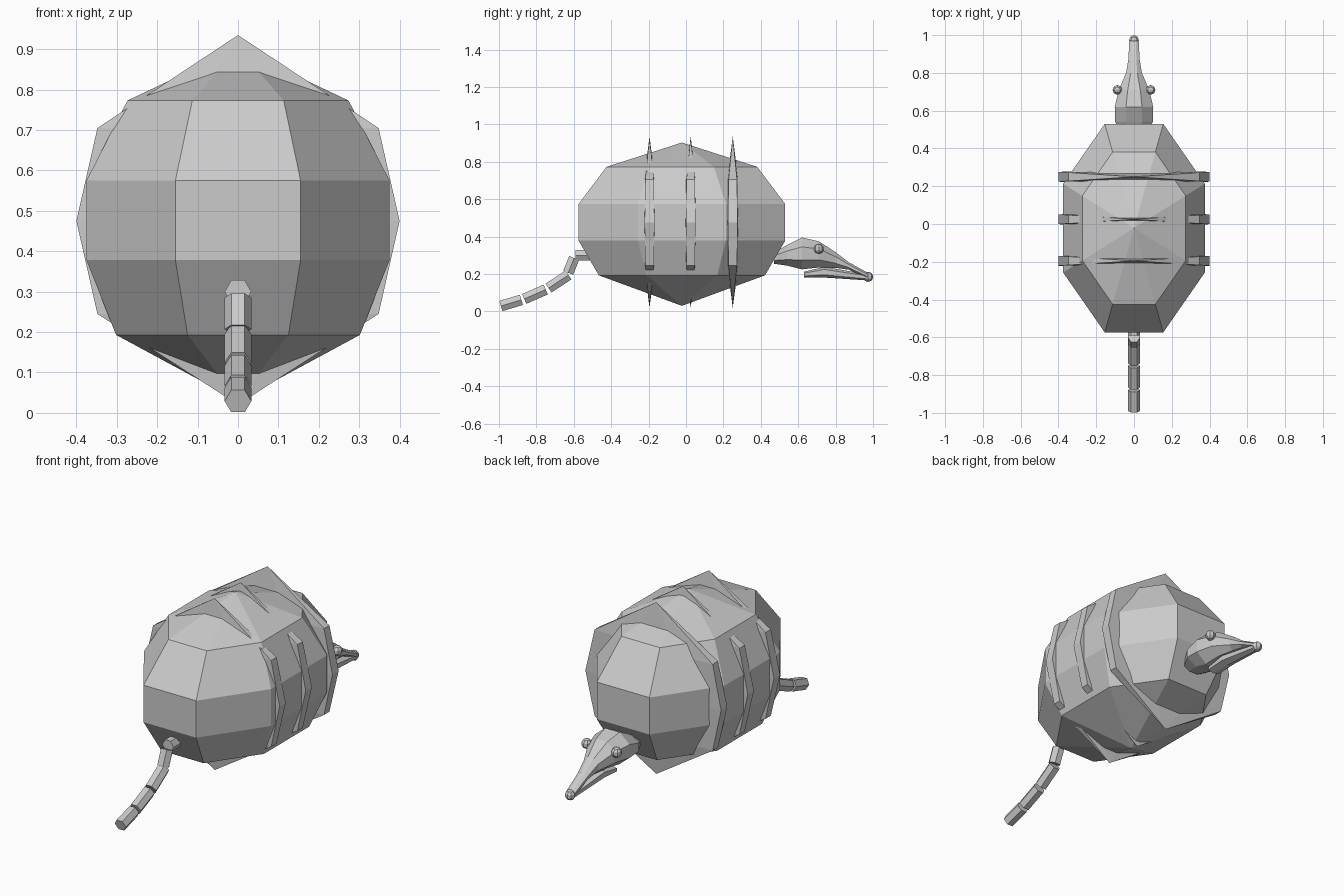
import bpy, bmesh, math
from mathutils import Vector

cube = bpy.data.objects.get("Cube")
if cube:
    bpy.data.objects.remove(cube, do_unlink=True)

grey = bpy.data.materials.new("stone_grey")
grey.use_nodes = True
grey.diffuse_color = (0.6, 0.6, 0.6, 1)
grey.node_tree.nodes["Principled BSDF"].inputs["Base Color"].default_value = (0.6, 0.6, 0.6, 1)


def finish(name, bm):
    bmesh.ops.recalc_face_normals(bm, faces=bm.faces)
    mesh = bpy.data.meshes.new(name)
    bm.to_mesh(mesh)
    bm.free()
    mesh.materials.append(grey)
    obj = bpy.data.objects.new(name, mesh)
    bpy.context.collection.objects.link(obj)
    return obj


def loft(name, rings):
    """Skin a list of rings; a ring of one point becomes a pointed tip."""
    bm = bmesh.new()
    loops = [[bm.verts.new(p) for p in ring] for ring in rings]
    for a, b in zip(loops, loops[1:]):
        n = max(len(a), len(b))
        for i in range(n):
            j = (i + 1) % n
            if len(a) == 1:
                bm.faces.new((a[0], b[i], b[j]))
            elif len(b) == 1:
                bm.faces.new((a[i], a[j], b[0]))
            else:
                bm.faces.new((a[i], a[j], b[j], b[i]))
    for end in (loops[0], loops[-1]):
        if len(end) > 2:
            bm.faces.new(end)
    return finish(name, bm)


def octagon(z, cy, x_in, y_out, x_out, y_in):
    quarter = [(x_out, y_in), (x_in, y_out)]
    pts = quarter + [(-x, y) for x, y in reversed(quarter)]
    pts += [(-x, -y) for x, y in pts]
    return [(x, cy + y, z) for x, y in pts]


def oval(y, z, rx, rz, sides=8):
    turn = math.pi / sides
    return [(rx * math.cos(turn + 2 * turn * i) / math.cos(turn), y,
             z + rz * math.sin(turn + 2 * turn * i) / math.cos(turn)) for i in range(sides)]


def ball(name, centre, radius):
    bm = bmesh.new()
    bmesh.ops.create_uvsphere(bm, u_segments=8, v_segments=5, radius=radius)
    bmesh.ops.translate(bm, verts=bm.verts, vec=centre)
    return finish(name, bm)


# Faceted shell, an eight-sided barrel with pointed top and bottom
cy = -0.022
body = [[(0, cy, 0.03)]]
for z, s in ((0.193, 0.805), (0.378, 1.0), (0.575, 1.0), (0.773, 0.73)):
    body.append(octagon(z, cy, 0.155 * s, 0.552 * s, 0.375 * s, 0.235 * s))
body.append([(0, cy, 0.903)])
loft("body_shell", body)

# Thin plates wrapped across the shell
for label, y in (("front", -0.195), ("middle", 0.025), ("rear", 0.25)):
    plate = [[(0, y, 0.02)]]
    for z, s in ((0.245, 0.87), (0.475, 1.0), (0.705, 0.87)):
        plate.append(octagon(z, y, 0.166 * s, 0.034 * s, 0.4 * s, 0.026 * s))
    plate.append([(0, y, 0.935)])
    loft(label + "_band", plate)

# Head tapering into a long snout
loft("head", [oval(*s) for s in (
    (0.47, 0.285, 0.06, 0.03), (0.54, 0.30, 0.1, 0.055), (0.62, 0.31, 0.102, 0.085),
    (0.71, 0.305, 0.08, 0.07), (0.80, 0.275, 0.042, 0.042),
    (0.87, 0.243, 0.03, 0.02), (0.97, 0.192, 0.025, 0.016))])
loft("lower_jaw", [oval(*s, sides=6) for s in (
    (0.63, 0.197, 0.035, 0.013), (0.74, 0.21, 0.035, 0.025), (0.97, 0.182, 0.02, 0.014))])
ball("nose", (0, 0.974, 0.185), 0.027)
for side, sx in (("left", 1), ("right", -1)):
    ball(side + "_eye", (sx * 0.088, 0.71, 0.335), 0.027)

# Jointed tail of hexagonal links
links = [((-0.49, 0.30), (-0.59, 0.30)), ((-0.598, 0.285), (-0.63, 0.207)),
         ((-0.628, 0.195), (-0.735, 0.125)), ((-0.75, 0.117), (-0.865, 0.067)),
         ((-0.88, 0.062), (-0.99, 0.029))]
for n, (a, b) in enumerate(links):
    start, end = Vector((0, *a)), Vector((0, *b))
    up = (end - start).cross(Vector((1, 0, 0))).normalized()
    rings = []
    for p in (start, end):
        rings.append([p + Vector((0.033 * math.cos(i * math.pi / 3), 0, 0))
                      + up * 0.033 * math.sin(i * math.pi / 3) for i in range(6)])
    loft("tail_link_%d" % (n + 1), rings)
